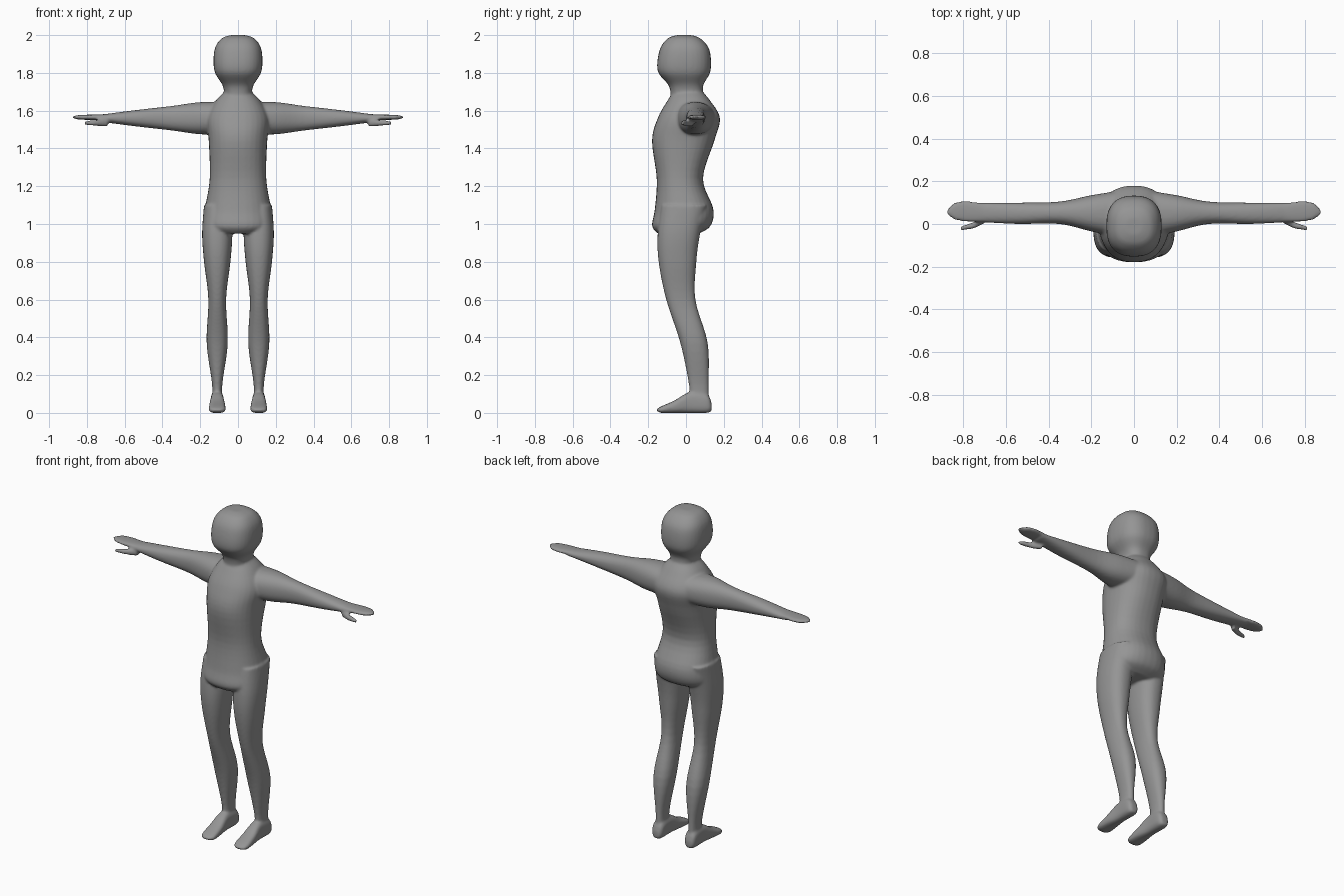
import bpy, bmesh
from math import cos, sin, pi, copysign

default_cube = bpy.data.objects.get("Cube")
if default_cube:
    bpy.data.objects.remove(default_cube, do_unlink=True)

GREY = (0.3, 0.3, 0.3, 1)
skin = bpy.data.materials.new("plain grey")
skin.use_nodes = True
skin.diffuse_color = GREY
skin.node_tree.nodes["Principled BSDF"].inputs["Base Color"].default_value = GREY

bm = bmesh.new()
SIDES = 32
STEPS = 5


def ring(at, half, low, high):
    """Section at a distance along the part: half width, then both limits of the other direction."""
    return (at, half, low, high)


def spline(before, start, end, after, t):
    """Smooth curve between start and end that respects the neighbouring values."""
    slope_in = (end - before) / 2
    slope_out = (after - start) / 2
    change = end - start
    bend = 3 * change - 2 * slope_in - slope_out
    twist = slope_in + slope_out - 2 * change
    return start + t * (slope_in + t * (bend + t * twist))


def smooth_rings(rings):
    padded = [rings[0], *rings, rings[-1]]
    result = []
    for neighbours in zip(padded, padded[1:], padded[2:], padded[3:]):
        for step in range(STEPS):
            result.append([spline(*values, step / STEPS) for values in zip(*neighbours)])
    return result + [rings[-1]]


def rounded(value, power):
    return copysign(abs(value) ** (2 / power), value)


def loft(axis, middle, rings, side=1, power=2.3):
    """Closed rounded tube along an axis, with its width centred on the given middle."""
    loops = []
    for at, half, low, high in smooth_rings(rings):
        loop = []
        for k in range(SIDES):
            angle = 2 * pi * k / SIDES
            across = middle + half * rounded(cos(angle), power)
            other = (low + high) / 2 + (high - low) / 2 * rounded(sin(angle), power)
            x, y, z = {"x": (at, other, across),
                       "y": (across, at, other),
                       "z": (across, other, at)}[axis]
            loop.append(bm.verts.new((side * x, y, z)))
        loops.append(loop)
    faces = [bm.faces.new(loops[0]), bm.faces.new(loops[-1])]
    for upper, lower in zip(loops, loops[1:]):
        for k in range(SIDES):
            faces.append(bm.faces.new((upper[k], upper[k - 1], lower[k - 1], lower[k])))
    bmesh.ops.recalc_face_normals(bm, faces=faces)


def head_and_neck():
    loft("z", 0, [
        ring(at=2, half=.04, low=-.05, high=.03),
        ring(at=1.98, half=.09, low=-.1, high=.08),
        ring(at=1.92, half=.125, low=-.14, high=.125),
        ring(at=1.81, half=.125, low=-.15, high=.13),
        ring(at=1.73, half=.08, low=-.09, high=.09),
        ring(at=1.65, half=.07, low=-.08, high=.1),
    ], power=2.5)


def torso():
    loft("z", 0, [
        ring(at=1.71, half=.06, low=-.06, high=.08),
        ring(at=1.65, half=.12, low=-.1, high=.13),
        ring(at=1.56, half=.165, low=-.15, high=.18),
        ring(at=1.44, half=.155, low=-.18, high=.15),
        ring(at=1.24, half=.15, low=-.155, high=.09),
        ring(at=1.08, half=.175, low=-.165, high=.145),
        ring(at=.99, half=.18, low=-.18, high=.13),
        ring(at=.95, half=.13, low=-.15, high=.07),
    ])


def leg(side):
    loft("z", .11, [
        ring(at=1.1, half=.07, low=-.13, high=.11),
        ring(at=.95, half=.08, low=-.15, high=.075),
        ring(at=.8, half=.07, low=-.145, high=.055),
        ring(at=.6, half=.047, low=-.105, high=.05),
        ring(at=.37, half=.056, low=-.03, high=.115),
        ring(at=.15, half=.027, low=.015, high=.12),
        ring(at=.04, half=.03, low=.02, high=.12),
    ], side)


def foot(side):
    loft("y", .11, [
        ring(at=.136, half=.02, low=.01, high=.05),
        ring(at=.11, half=.035, low=0, high=.1),
        ring(at=.02, half=.035, low=0, high=.11),
        ring(at=-.06, half=.043, low=0, high=.066),
        ring(at=-.13, half=.043, low=0, high=.035),
        ring(at=-.155, half=.02, low=.01, high=.02),
    ], side, power=2.8)


def arm(side):
    loft("x", 1.56, [
        ring(at=.04, half=.085, low=-.07, high=.16),
        ring(at=.2, half=.085, low=-.035, high=.135),
        ring(at=.35, half=.065, low=0, high=.105),
        ring(at=.55, half=.042, low=0, high=.1),
        ring(at=.74, half=.017, low=.01, high=.1),
    ], side)


def hand(side):
    loft("x", 1.565, [
        ring(at=.69, half=.017, low=.01, high=.095),
        ring(at=.78, half=.014, low=.01, high=.107),
        ring(at=.84, half=.012, low=.02, high=.1),
        ring(at=.875, half=.005, low=.045, high=.07),
    ], side)


def thumb(side):
    loft("x", 1.535, [
        ring(at=.69, half=.02, low=.01, high=.045),
        ring(at=.75, half=.016, low=-.02, high=.01),
        ring(at=.812, half=.01, low=-.03, high=-.01),
    ], side)


head_and_neck()
torso()
for side in (1, -1):
    for build in (leg, foot, arm, hand, thumb):
        build(side)

mesh = bpy.data.meshes.new("body")
bm.to_mesh(mesh)
bm.free()
mesh.materials.append(skin)
body = bpy.data.objects.new("body", mesh)
bpy.context.collection.objects.link(body)

# Fuse the parts into one soft skin
fuse = body.modifiers.new("fuse", "REMESH")
fuse.mode = "VOXEL"
fuse.voxel_size = 0.007
fuse.use_smooth_shade = True
soften = body.modifiers.new("soften", "SMOOTH")
soften.factor = 0.5
soften.iterations = 8
